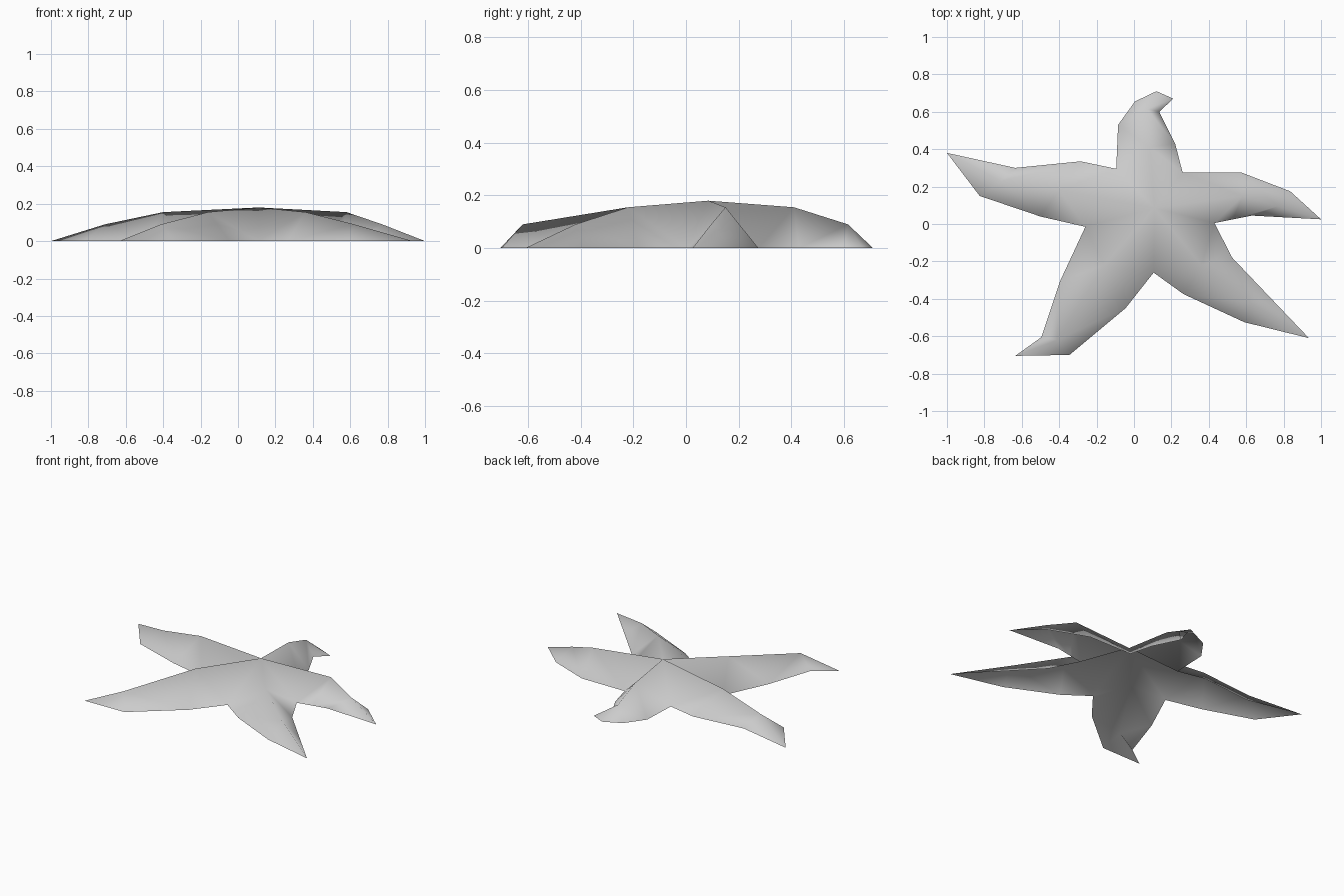
import bpy
import bmesh

cube = bpy.data.objects.get("Cube")
if cube:
    bpy.data.objects.remove(cube, do_unlink=True)

# Pale grey shell colour
grey = bpy.data.materials.new("pale_grey")
grey.use_nodes = True
colour = (0.6, 0.6, 0.6, 1)
grey.diffuse_color = colour
grey.node_tree.nodes["Principled BSDF"].inputs["Base Color"].default_value = colour

CENTRE = (0.11, 0.085, 0.18)
RIDGE_HEIGHTS = (0.155, 0.09)

# Each arm: valley before it, rim points up one side, ridge points,
# tip, rim points up the other side (root to tip), going clockwise
ARMS = [
    dict(valley=(-0.095, 0.295), left=[(-0.085, 0.53), (0.005, 0.655), (0.12, 0.71)],
         ridge=[(0.085, 0.41), (0.07, 0.615)], tip=(0.21, 0.67),
         right=[(0.22, 0.43), (0.135, 0.60)]),
    dict(valley=(0.26, 0.275), left=[(0.575, 0.275), (0.835, 0.175)],
         ridge=[(0.58, 0.15), (0.77, 0.095)], tip=(1.0, 0.025),
         right=[(0.53, 0.025), (0.63, 0.045)]),
    dict(valley=(0.43, 0.005), left=[(0.525, -0.18), (0.73, -0.395)],
         ridge=[(0.36, -0.22), (0.62, -0.42)], tip=(0.935, -0.61),
         right=[(0.265, -0.375), (0.59, -0.525)]),
    dict(valley=(0.105, -0.26), left=[(-0.045, -0.45), (-0.345, -0.70)],
         ridge=[(-0.16, -0.22), (-0.41, -0.62)], tip=(-0.635, -0.705),
         right=[(-0.395, -0.305), (-0.495, -0.605)]),
    dict(valley=(-0.26, -0.015), left=[(-0.5, 0.04), (-0.825, 0.15)],
         ridge=[(-0.40, 0.18), (-0.71, 0.23)], tip=(-1.0, 0.38),
         right=[(-0.285, 0.335), (-0.635, 0.30)]),
]

bm = bmesh.new()
centre = bm.verts.new(CENTRE)


def rim(point):
    return bm.verts.new((*point, 0))


def cover_side(valley, side, ridge, tip):
    """Skin one flank of an arm between its rim and its ridge."""
    root, middle = ridge
    bm.faces.new((centre, valley, root))
    bm.faces.new((valley, side[0], root))
    bm.faces.new((root, side[0], middle))
    edge = side + [tip]
    for a, b in zip(edge, edge[1:]):
        bm.faces.new((middle, a, b))


# Five arms meeting at the raised centre, open underneath
valleys = [rim(arm["valley"]) for arm in ARMS]
for i, arm in enumerate(ARMS):
    ridge = [bm.verts.new((*p, z)) for p, z in zip(arm["ridge"], RIDGE_HEIGHTS)]
    tip = rim(arm["tip"])
    cover_side(valleys[i], [rim(p) for p in arm["left"]], ridge, tip)
    cover_side(valleys[(i + 1) % len(ARMS)], [rim(p) for p in arm["right"]], ridge, tip)

# Face outward and shade smooth
bm.normal_update()
for face in bm.faces:
    face.smooth = True
    if face.normal.z < 0:
        face.normal_flip()

mesh = bpy.data.meshes.new("starfish_shell")
bm.to_mesh(mesh)
bm.free()
mesh.materials.append(grey)
starfish = bpy.data.objects.new("starfish_shell", mesh)
bpy.context.collection.objects.link(starfish)
